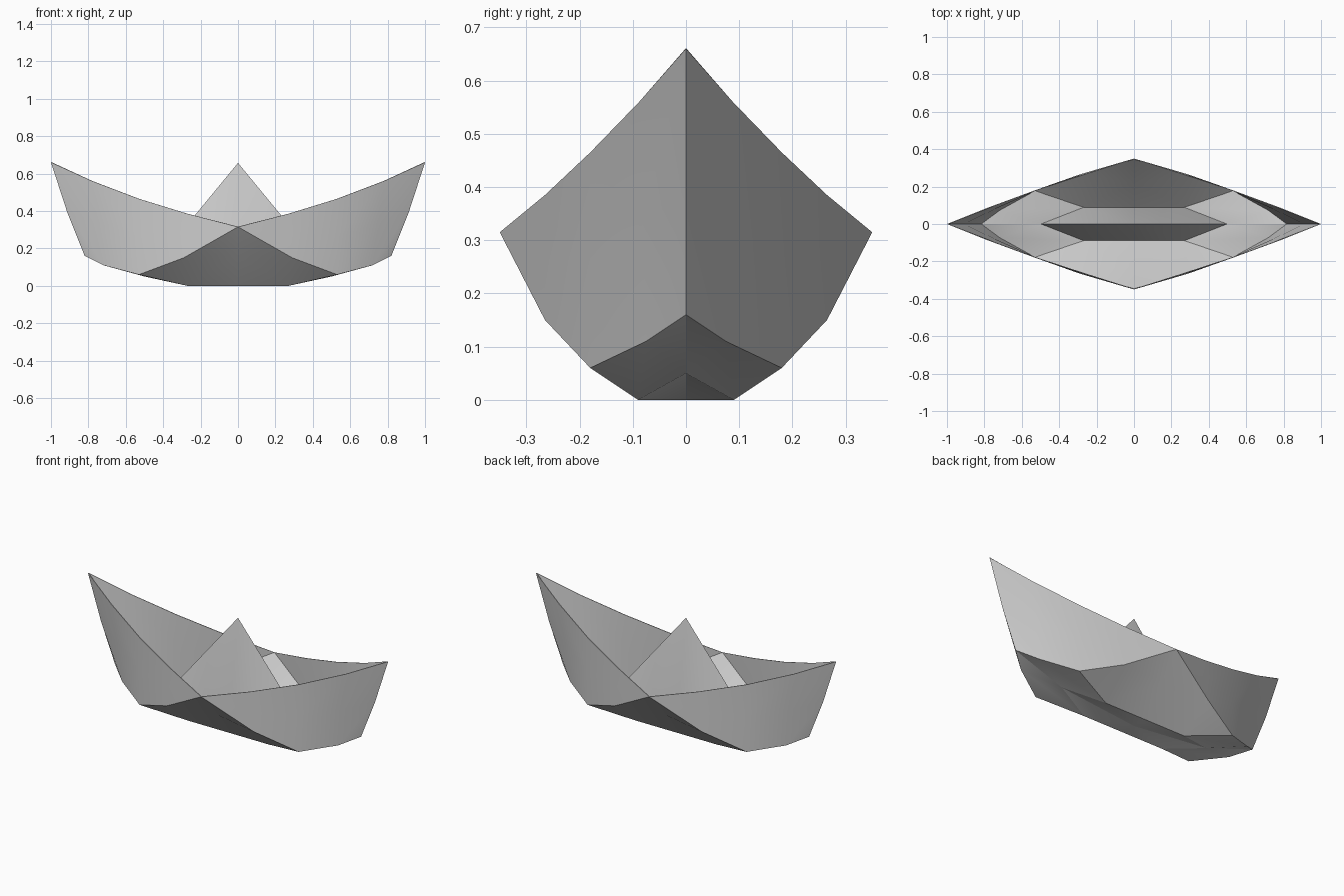
import bpy
from mathutils import Vector

if "Cube" in bpy.data.objects:
    bpy.data.objects.remove(bpy.data.objects["Cube"])


def build(name, faces, thickness=0.0):
    """Make an object from quarter-model faces mirrored over x and y."""
    verts, index, polys = [], {}, []
    for face in faces:
        poly = []
        for p in face:
            key = tuple(round(c, 4) for c in p)
            if key not in index:
                index[key] = len(verts)
                verts.append(key)
            if index[key] not in poly:
                poly.append(index[key])
        polys.append(poly)
    mesh = bpy.data.meshes.new(name)
    mesh.from_pydata(verts, [], polys)
    obj = bpy.data.objects.new(name, mesh)
    bpy.context.collection.objects.link(obj)
    mirror = obj.modifiers.new("mirror", 'MIRROR')
    mirror.use_axis = (True, True, False)
    mirror.merge_threshold = 0.0005
    if thickness:
        solid = obj.modifiers.new("paper", 'SOLIDIFY')
        solid.thickness = thickness
        solid.offset = -1
    bpy.ops.object.select_all(action='DESELECT')
    obj.select_set(True)
    bpy.context.view_layer.objects.active = obj
    for m in list(obj.modifiers):
        bpy.ops.object.modifier_apply(modifier=m.name)
    bpy.ops.object.shade_smooth_by_angle(angle=0.35)
    return obj


# Rim and lower fold of one side panel, from midship to the bow
rim = [(0, -.35, .315), (.27, -.265, .385), (.53, -.18, .465),
       (.78, -.088, .56), (1, 0, .66)]
low = [(0, -.35, .315), (.29, -.265, .15), (.53, -.18, .06),
       (.72, -.075, .11), (.82, 0, .16)]
mid = [tuple((Vector(a) + Vector(b)) / 2) for a, b in zip(rim, low)]
mid[-1] = (.912, 0, .39)

# Bottom folds
belly = (0, -.225, .167)
keel, keel_mid = (.27, -.09, 0), (0, -.09, 0)
keel_end, centre = (.5, 0, .05), (0, 0, 0)

# Hull: tall side panels, folded belly, end floor and flat bottom
hull = []
for top, bottom in ((rim, mid), (mid, low)):
    for i in range(4):
        hull.append([bottom[i], bottom[i + 1], top[i + 1], top[i]])
hull += [
    [low[0], belly, low[1]],
    [belly, keel_mid, keel, low[1]],
    [low[1], keel, low[2]],
    [low[2], keel, low[3]],
    [keel, keel_end, low[3]],
    [keel_end, low[4], low[3]],
    [keel_mid, centre, keel],
    [centre, keel_end, keel],
]
build("hull", hull, 0.004)

# Sail: folded paper peak standing in the middle of the hull
peak = (0, 0, .657)
build("sail", [[keel_mid, keel, peak], [keel, keel_end, peak]])
